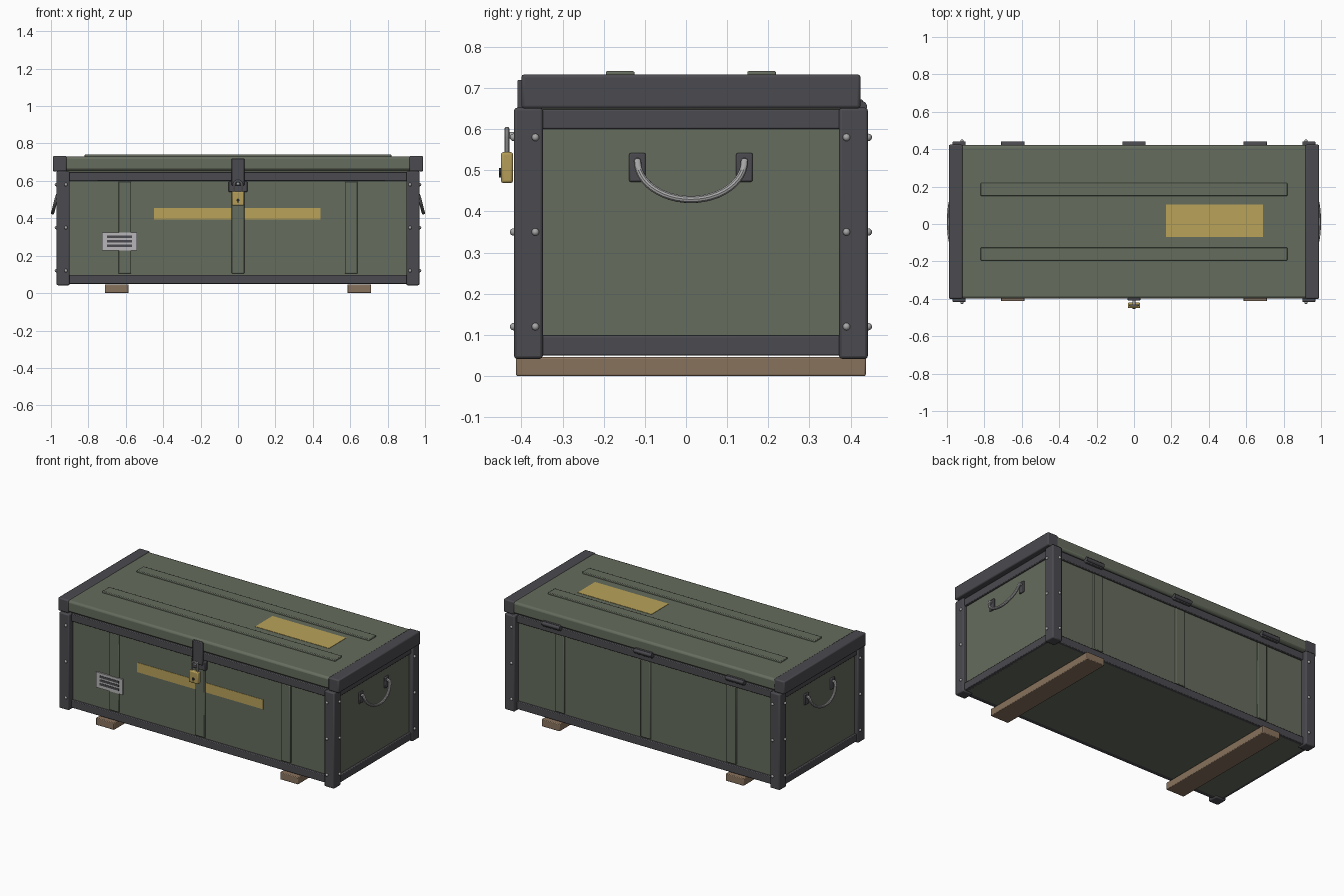
import bpy
from math import sin, cos, pi, radians
from mathutils import Vector

cube = bpy.data.objects.get("Cube")
if cube:
    bpy.data.objects.remove(cube)


def material(name, r, g, b):
    m = bpy.data.materials.new(name)
    m.use_nodes = True
    m.diffuse_color = (r, g, b, 1)
    m.node_tree.nodes["Principled BSDF"].inputs["Base Color"].default_value = (r, g, b, 1)
    return m


green = material("olive green paint", .13, .15, .11)
dark = material("dark grey iron", .07, .068, .078)
yellow = material("yellow paint", .48, .36, .10)
brass = material("brass", .46, .34, .10)
wood = material("brown wood", .25, .17, .11)
steel = material("bright steel", .38, .38, .38)
paper = material("pale label", .48, .47, .48)
black = material("near black", .02, .02, .02)

CY = .012          # middle of the crate in depth
SIDES = (-1, 1)


def finish(ob, name, mat, bevel=0):
    ob.name = name
    ob.data.materials.append(mat)
    if bevel:
        b = ob.modifiers.new("soft edges", "BEVEL")
        b.width, b.segments = bevel, 2
    bpy.ops.object.shade_smooth_by_angle(angle=radians(35))
    return ob


def box(name, mat, x, y, z, bevel=.004):
    """Block given by its (low, high) range on each axis."""
    ranges = [sorted(r) for r in (x, y, z)]
    bpy.ops.mesh.primitive_cube_add(size=1, location=[(a + b) / 2 for a, b in ranges])
    ob = bpy.context.object
    for v in ob.data.vertices:
        v.co = [c * (b - a) for c, (a, b) in zip(v.co, ranges)]
    return finish(ob, name, mat, bevel)


def rod(name, mat, radius, depth, location, axis):
    bpy.ops.mesh.primitive_cylinder_add(vertices=16, radius=radius, depth=depth, location=location)
    ob = bpy.context.object
    ob.rotation_euler = Vector(axis).to_track_quat("Z", "Y").to_euler()
    return finish(ob, name, mat)


def tube(name, mat, radius, points):
    curve = bpy.data.curves.new(name, "CURVE")
    curve.dimensions = "3D"
    curve.bevel_depth, curve.bevel_resolution, curve.use_fill_caps = radius, 3, True
    s = curve.splines.new("POLY")
    s.points.add(len(points) - 1)
    for p, co in zip(s.points, points):
        p.co = (*co, 1)
    ob = bpy.data.objects.new(name, curve)
    bpy.context.collection.objects.link(ob)
    bpy.ops.object.select_all(action="DESELECT")
    ob.select_set(True)
    bpy.context.view_layer.objects.active = ob
    bpy.ops.object.convert(target="MESH")
    return finish(bpy.context.object, name, mat)


def rivet(location):
    bpy.ops.mesh.primitive_uv_sphere_add(segments=12, ring_count=8, radius=.009, location=location)
    finish(bpy.context.object, "rivet", steel)


# Chest body
box("body", green, (-.945, .945), (CY - .388, CY + .388), (.05, .655))

# Skids
for s in SIDES:
    box("skid", wood, (s * .585, s * .712), (CY - .425, CY + .425), (0, .046))

# Corner posts with rivets
for sx in SIDES:
    for sy in SIDES:
        box("corner_post", dark, (sx * .9, sx * .97),
            (CY + sy * .36, CY + sy * .43), (.042, .652), .007)
        for z in (.12, .35, .58):
            rivet((sx * .92, CY + sy * .431, z))
            rivet((sx * .971, CY + sy * .378, z))

# Horizontal rails
for low, high in ((.05, .098), (.6, .648)):
    for s in SIDES:
        box("long_rail", dark, (-.91, .91), (CY + s * .37, CY + s * .402), (low, high))
        box("end_rail", dark, (s * .92, s * .958), (CY - .37, CY + .37), (low, high))

# Vertical battens front and back
for s in SIDES:
    for x in (-.605, 0, .605):
        box("batten", green, (x - .034, x + .034), (CY + s * .38, CY + s * .398), (.105, .597))

# Lid with end caps and ribs
box("lid", green, (-.93, .93), (CY - .41, CY + .41), (.656, .73), .013)
for s in SIDES:
    box("lid_end_cap", dark, (s * .916, s * .99), (CY - .412, CY + .412), (.65, .733), .007)
    box("lid_rib", green, (-.82, .82), (CY + s * .172 - .035, CY + s * .172 + .035), (.72, .741))

# Painted panels
box("lid_marking", yellow, (.17, .69), (-.07, .105), (.726, .732), 0)
box("front_stripe", yellow, (-.448, .442), (CY - .39, CY - .385), (.394, .455), 0)

# Label plate with printed lines
box("label", paper, (-.728, -.541), (CY - .402, CY - .393), (.227, .325), 0)
for z in (.254, .278, .302):
    box("label_line", dark, (-.7, -.567), (CY - .404, CY - .398), (z - .007, z + .007), 0)

# Hasp, staple and padlock
box("hasp", dark, (-.034, .034), (CY - .422, CY - .405), (.575, .72))
box("staple_plate", dark, (-.05, .05), (CY - .411, CY - .39), (.54, .598))
rod("staple", steel, .008, .03, (0, -.418, .585), (0, 1, 0))
box("padlock", brass, (-.033, .033), (-.45, -.42), (.469, .544), .006)
arc = [(.021 * cos(i * pi / 12), -.435, .579 + .021 * sin(i * pi / 12)) for i in range(13)]
tube("shackle", steel, .006, [(.021, -.435, .535)] + arc + [(-.021, -.435, .535)])
rod("keyhole", black, .008, .006, (0, -.451, .497), (0, 1, 0))
box("keyhole_slot", black, (-.003, .003), (-.454, -.449), (.482, .496), 0)

# Drop handles on the ends
for s in SIDES:
    for sy in SIDES:
        y = CY + sy * .13
        box("handle_plate", dark, (s * .94, s * .954), (y - .02, y + .02), (.472, .542))
    steps = [i * pi / 24 for i in range(25)]
    bail = [(s * (.967 + .024 * sin(t)), CY + .13 * cos(t), .522 - .093 * sin(t)) for t in steps]
    ends = [(s * .945, CY + d * .13, .522) for d in (1, -1)]
    tube("handle", steel, .009, [ends[0]] + bail + [ends[1]])

# Hinges along the back
for x in (-.648, 0, .648):
    rod("hinge_barrel", dark, .013, .125, (x, CY + .415, .655), (1, 0, 0))
    box("hinge_leaf", dark, (x - .0625, x + .0625), (CY + .39, CY + .418), (.635, .672))
